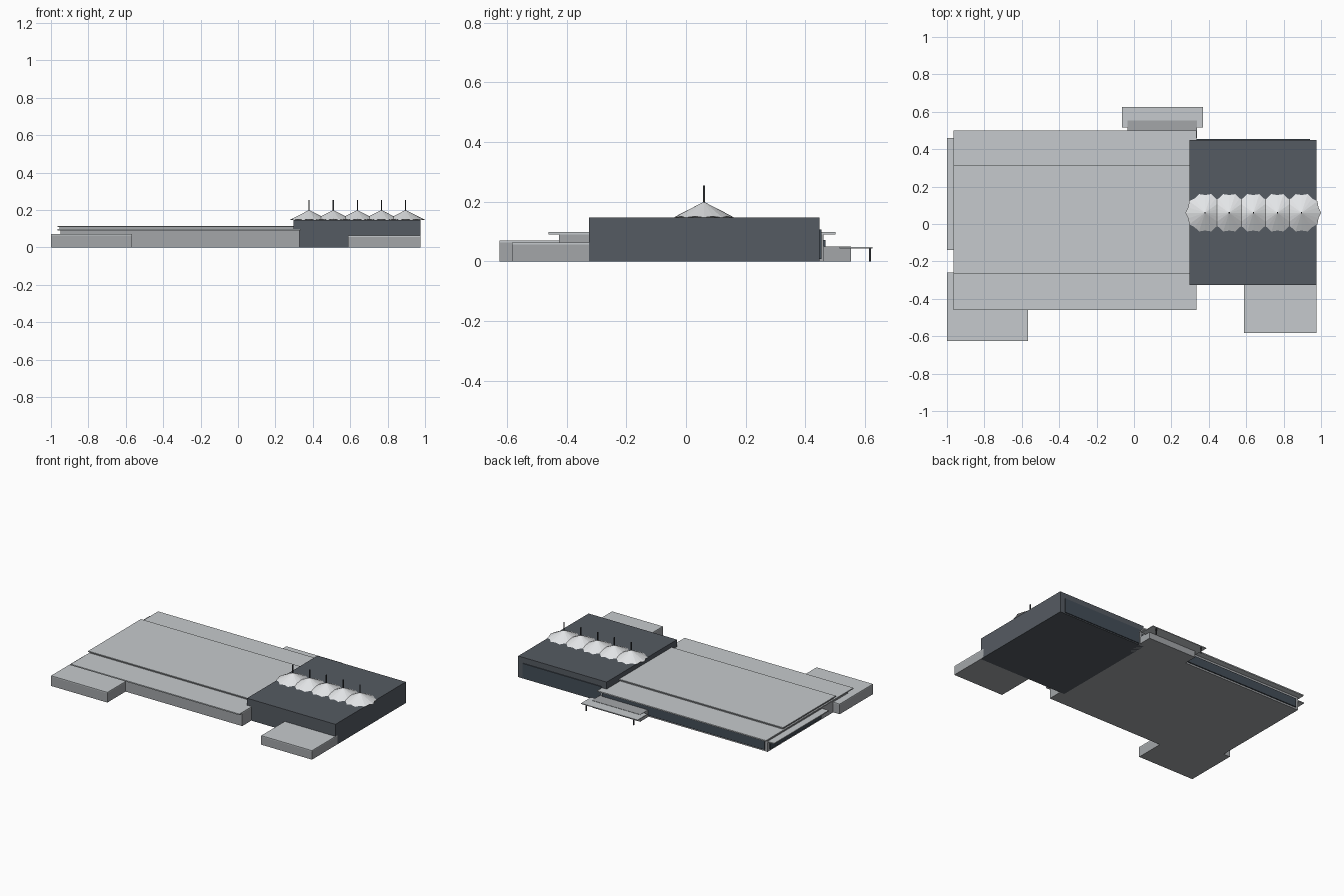
import bpy, bmesh, math

if "Cube" in bpy.data.objects:
    bpy.data.objects.remove(bpy.data.objects["Cube"])


def lin(c):
    c /= 255
    return c / 12.92 if c <= 0.04045 else ((c + 0.055) / 1.055) ** 2.4


def mat(name, r, g, b):
    m = bpy.data.materials.new(name)
    m.diffuse_color = (lin(r), lin(g), lin(b), 1)
    m.use_nodes = True
    m.node_tree.nodes["Principled BSDF"].inputs["Base Color"].default_value = m.diffuse_color
    return m


ROOF = mat("light grey roof", 198, 202, 205)
WALL = mat("mid grey wall", 163, 166, 169)
HALL = mat("dark slate cladding", 85, 91, 98)
GLASS = mat("dark blue glass", 68, 78, 88)
TENT = mat("white membrane", 228, 230, 232)
POLE = mat("charcoal metal", 55, 58, 62)


def finish(name, bm, material):
    bmesh.ops.recalc_face_normals(bm, faces=bm.faces)
    me = bpy.data.meshes.new(name)
    bm.to_mesh(me)
    bm.free()
    me.materials.append(material)
    ob = bpy.data.objects.new(name, me)
    bpy.context.collection.objects.link(ob)
    return ob


def box(name, x0, x1, y0, y1, z0, z1, material):
    bm = bmesh.new()
    bmesh.ops.create_cube(bm, size=1)
    for v in bm.verts:
        v.co = (x0 if v.co.x < 0 else x1,
                y0 if v.co.y < 0 else y1,
                z0 if v.co.z < 0 else z1)
    return finish(name, bm, material)


# long low building: walls, wide roof slab, raised middle roof
box("main_walls", -0.95, 0.33, -0.425, 0.46, 0, 0.09, WALL)
box("main_roof", -0.965, 0.333, -0.46, 0.50, 0.09, 0.098, ROOF)
box("raised_roof_wall", -0.955, 0.30, -0.255, 0.30, 0.098, 0.109, WALL)
box("raised_roof", -0.965, 0.333, -0.268, 0.312, 0.109, 0.116, ROOF)

# glazing on the back and left side
box("back_glazing", -0.93, 0.32, 0.46, 0.468, 0.012, 0.072, GLASS)
box("left_glazing", -0.957, -0.95, -0.12, 0.44, 0.012, 0.062, GLASS)
box("left_canopy", -1.0, -0.94, -0.14, 0.46, 0.066, 0.073, ROOF)

# tall dark hall with glazed back
box("hall", 0.297, 0.977, -0.325, 0.448, 0, 0.147, HALL)
box("hall_back_glazing", 0.335, 0.94, 0.448, 0.454, 0.008, 0.107, GLASS)

# low front annexes
box("left_annex", -1.0, -0.567, -0.625, -0.26, 0, 0.064, WALL)
box("left_annex_roof", -1.0, -0.567, -0.625, -0.26, 0.064, 0.071, ROOF)
box("right_annex", 0.587, 0.977, -0.583, -0.30, 0, 0.056, WALL)
box("right_annex_roof", 0.587, 0.977, -0.583, -0.30, 0.056, 0.063, ROOF)

# rear entrance with canopy and posts
box("rear_entrance", -0.035, 0.337, 0.46, 0.553, 0, 0.05, WALL)
box("rear_canopy", -0.065, 0.37, 0.515, 0.625, 0.043, 0.048, ROOF)
for i, x in enumerate((-0.03, 0.335)):
    box(f"canopy_post_{i}", x - 0.003, x + 0.003, 0.613, 0.619, 0, 0.043, POLE)


# pleated tent skylight with mast
def tent(i, x, y):
    bm = bmesh.new()
    n = 20
    top = bm.verts.new((x, y, 0.2))
    ring = []
    for k in range(n):
        a = 2 * math.pi * k / n
        r, z = (0.105, 0.147) if k % 2 == 0 else (0.095, 0.151)
        ring.append(bm.verts.new((x + r * math.cos(a), y + r * math.sin(a), z)))
    for k in range(n):
        bm.faces.new((top, ring[k], ring[(k + 1) % n]))
    low = bm.verts.new((x, y, 0.147))
    for k in range(n):
        bm.faces.new((low, ring[(k + 1) % n], ring[k]))
    finish(f"tent_skylight_{i}", bm, TENT)
    box(f"tent_mast_{i}", x - 0.003, x + 0.003, y - 0.003, y + 0.003, 0.195, 0.254, POLE)


for i in range(5):
    tent(i, 0.38 + 0.129 * i, 0.06)
